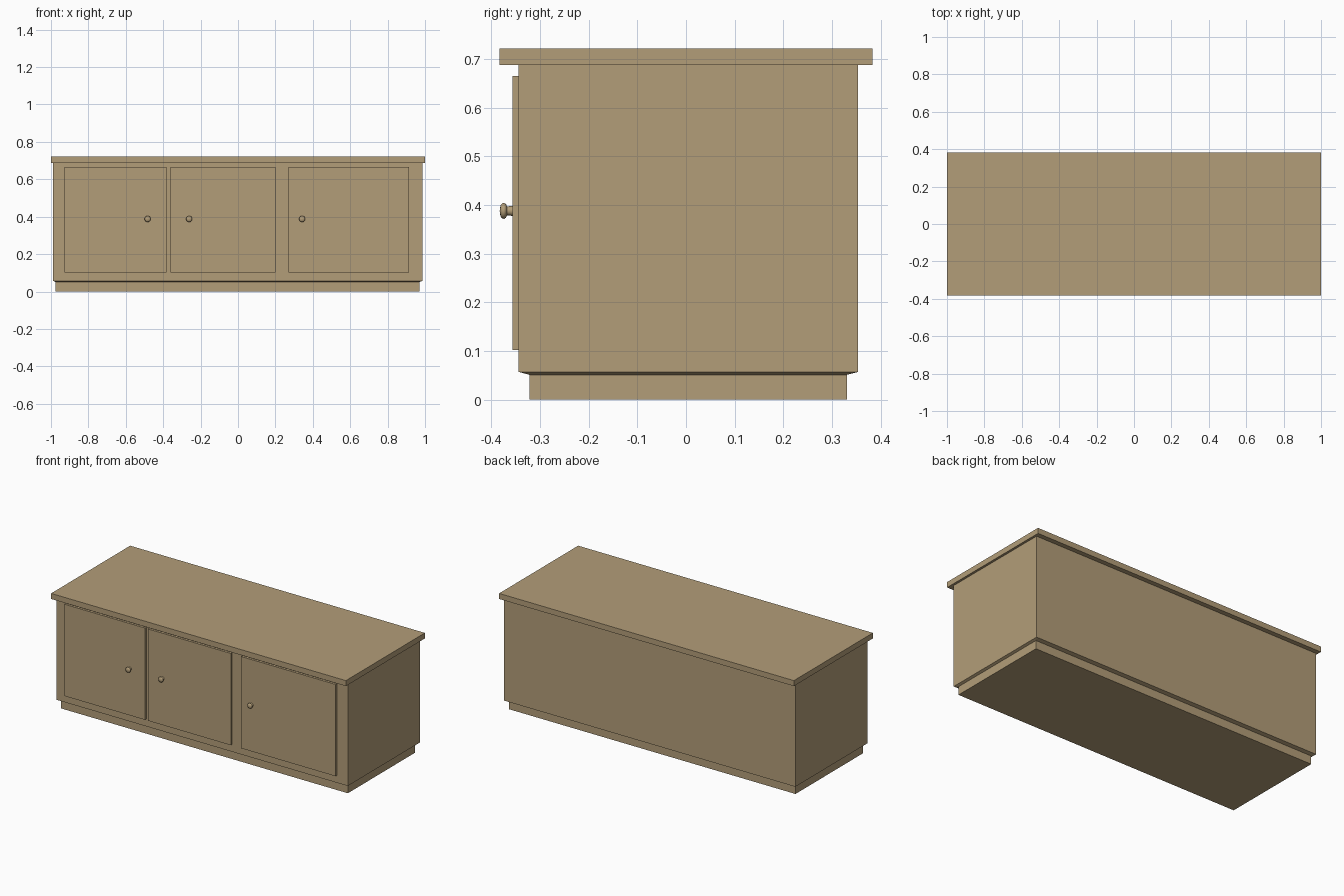
import bpy, bmesh, math
from mathutils import Matrix

if "Cube" in bpy.data.objects:
    bpy.data.objects.remove(bpy.data.objects["Cube"])

wood = bpy.data.materials.new("tan_wood")
wood.diffuse_color = (0.45, 0.34, 0.19, 1)
wood.use_nodes = True
wood.node_tree.nodes["Principled BSDF"].inputs["Base Color"].default_value = wood.diffuse_color


def finish(name, bm):
    bmesh.ops.recalc_face_normals(bm, faces=bm.faces)
    mesh = bpy.data.meshes.new(name)
    bm.to_mesh(mesh)
    bm.free()
    mesh.materials.append(wood)
    ob = bpy.data.objects.new(name, mesh)
    bpy.context.collection.objects.link(ob)
    return ob


def stack(name, rects):
    """Solid lofted through rectangles (x0, x1, y0, y1, z), capped at both ends."""
    bm = bmesh.new()
    rings = [[bm.verts.new((x, y, z)) for x, y in ((a, c), (b, c), (b, d), (a, d))]
             for a, b, c, d, z in rects]
    for lo, hi in zip(rings, rings[1:]):
        for i in range(4):
            j = (i + 1) % 4
            bm.faces.new((lo[i], lo[j], hi[j], hi[i]))
    bm.faces.new(rings[0])
    bm.faces.new(rings[-1])
    return finish(name, bm)


def box(name, x0, x1, y0, y1, z0, z1):
    return stack(name, [(x0, x1, y0, y1, z0), (x0, x1, y0, y1, z1)])


def knob(name, x, z):
    """Turned knob: (radius, y) profile spun about the y axis."""
    profile = [(0, -0.354), (0.011, -0.354), (0.010, -0.360), (0.009, -0.368),
               (0.014, -0.370), (0.0165, -0.374), (0.0155, -0.378),
               (0.011, -0.3815), (0, -0.383)]
    bm = bmesh.new()
    verts = [bm.verts.new((r, y, 0)) for r, y in profile]
    edges = [bm.edges.new(p) for p in zip(verts, verts[1:])]
    bmesh.ops.spin(bm, geom=verts + edges, cent=(0, 0, 0), axis=(0, 1, 0),
                   angle=math.tau, steps=20)
    bmesh.ops.remove_doubles(bm, verts=bm.verts, dist=1e-5)
    bm.transform(Matrix.Translation((x, 0, z)))
    ob = finish(name, bm)
    bpy.ops.object.select_all(action='DESELECT')
    ob.select_set(True)
    bpy.context.view_layer.objects.active = ob
    bpy.ops.object.shade_smooth_by_angle(angle=math.radians(50))


# Carcass with recessed plinth and a slightly sloping underside
plinth = (-0.975, 0.971, -0.322, 0.331)
body = (-0.99, 0.986, -0.344, 0.354)
stack("cabinet_body", [plinth + (0,), plinth + (0.051,), body + (0.057,), body + (0.688,)])

# Overhanging worktop
box("top_slab", -1, 1, -0.383, 0.383, 0.688, 0.722)

# Doors of unequal width, each with one knob
doors = [("left", -0.927, -0.381, -0.483),
         ("middle", -0.360, 0.201, -0.261),
         ("right", 0.271, 0.913, 0.343)]
for side, x0, x1, kx in doors:
    box(side + "_door", x0, x1, -0.357, -0.344, 0.102, 0.665)
    knob(side + "_knob", kx, 0.388)
